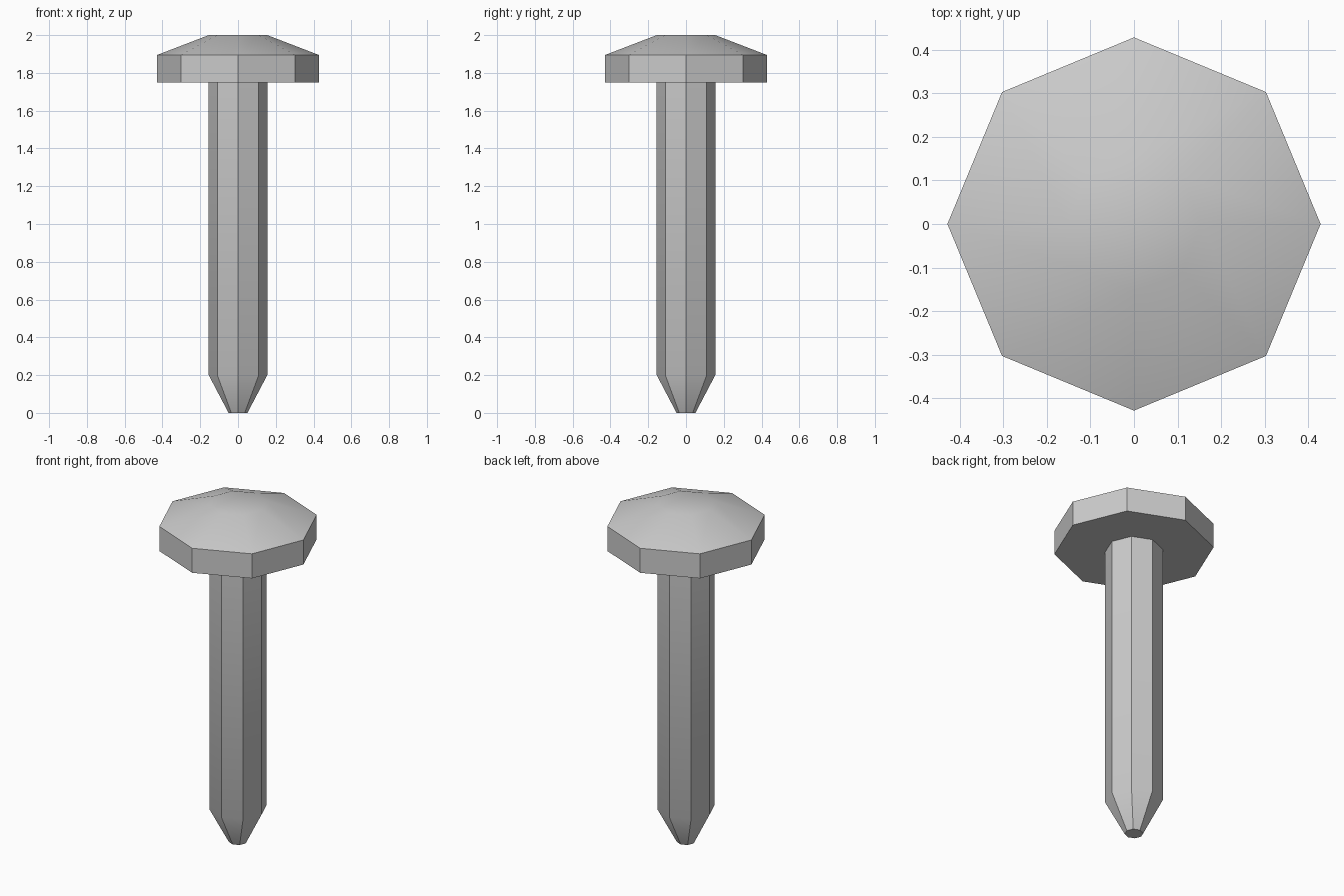
import bpy, bmesh
from math import cos, sin, pi, radians

if "Cube" in bpy.data.objects:
    bpy.data.objects.remove(bpy.data.objects["Cube"])

SIDES = 8
# (radius, height) profile: blunt tip, shaft, head underside, rim, domed top
PROFILE = [(0.05, 0), (0.155, 0.2), (0.155, 1.75),
           (0.428, 1.75), (0.428, 1.895), (0.155, 2.0)]


def lathe(name, profile, sides):
    bm = bmesh.new()
    rings = [[bm.verts.new((r * cos(2 * pi * i / sides), r * sin(2 * pi * i / sides), z))
              for i in range(sides)] for r, z in profile]
    for low, high in zip(rings, rings[1:]):
        for i in range(sides):
            j = (i + 1) % sides
            bm.faces.new((low[i], low[j], high[j], high[i]))
    bm.faces.new(rings[0][::-1])
    bm.faces.new(rings[-1])
    bmesh.ops.recalc_face_normals(bm, faces=bm.faces)
    mesh = bpy.data.meshes.new(name)
    bm.to_mesh(mesh)
    bm.free()
    obj = bpy.data.objects.new(name, mesh)
    bpy.context.collection.objects.link(obj)
    return obj


# Octagonal nail, soft across the shallow dome and taper edges only
nail = lathe("nail", PROFILE, SIDES)
bpy.context.view_layer.objects.active = nail
nail.select_set(True)
bpy.ops.object.shade_smooth_by_angle(angle=radians(30))
